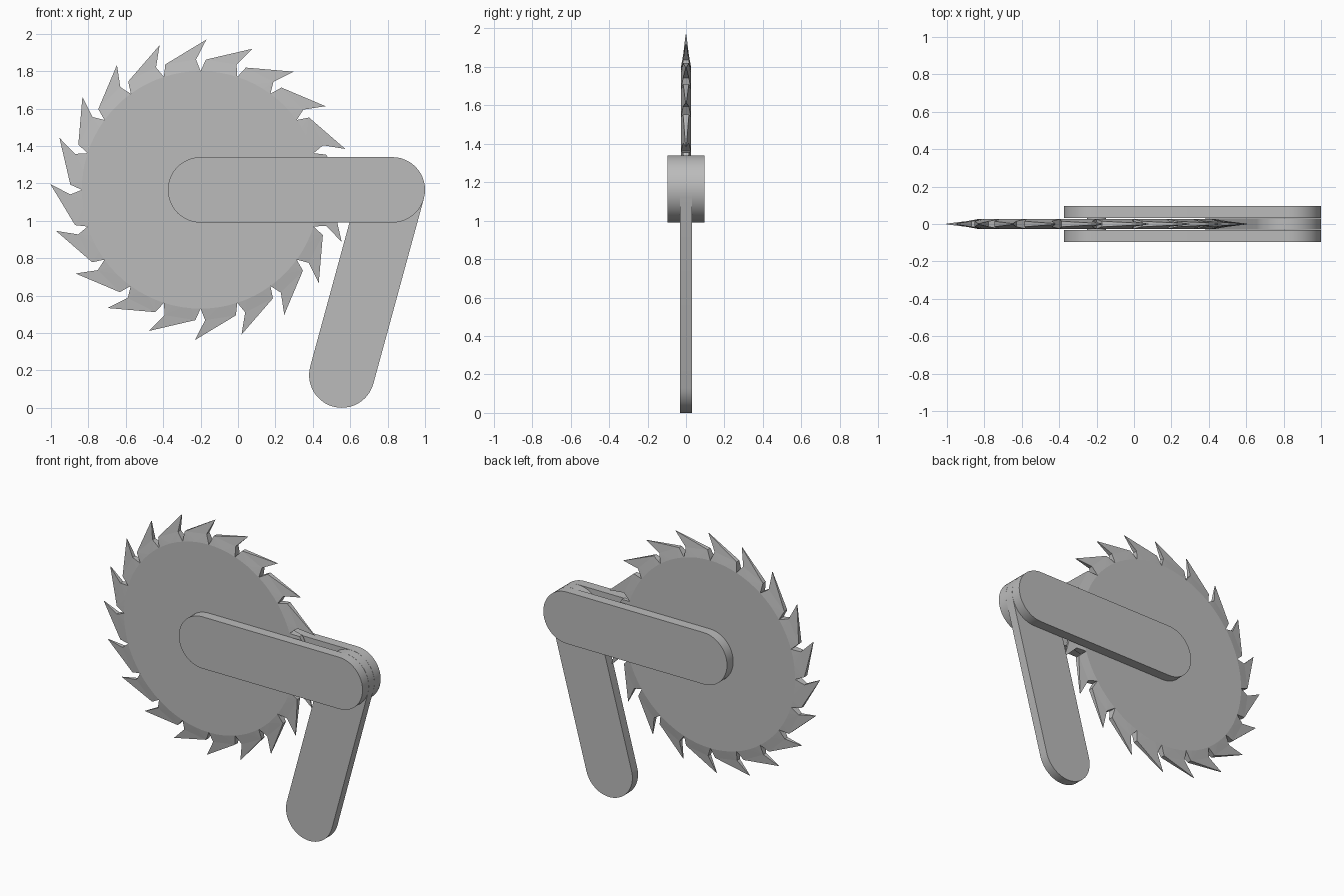
import bpy
import bmesh
from math import sin, cos, pi, radians, atan2, hypot

cube = bpy.data.objects.get("Cube")
if cube:
    bpy.data.objects.remove(cube, do_unlink=True)

steel = bpy.data.materials.new("grey steel")
steel.use_nodes = True
GREY = (0.5, 0.5, 0.5, 1)
steel.diffuse_color = GREY
steel.node_tree.nodes["Principled BSDF"].inputs["Base Color"].default_value = GREY

HUB = (-0.2, 1.165)
ELBOW = (0.825, 1.165)
FOOT = (0.555, 0.175)
ARM_R = 0.175


def finish(bm, name):
    bmesh.ops.recalc_face_normals(bm, faces=bm.faces)
    mesh = bpy.data.meshes.new(name)
    bm.to_mesh(mesh)
    bm.free()
    mesh.materials.append(steel)
    obj = bpy.data.objects.new(name, mesh)
    bpy.context.collection.objects.link(obj)
    return obj


def smooth(obj, angle):
    bpy.ops.object.select_all(action='DESELECT')
    obj.select_set(True)
    bpy.context.view_layer.objects.active = obj
    bpy.ops.object.shade_smooth_by_angle(angle=radians(angle))


def rounded_bar(name, a, b, y0, y1, r=ARM_R, steps=24):
    """Round-ended bar between two points of the xz plane."""
    heading = atan2(b[1] - a[1], b[0] - a[0])
    outline = []
    for end, start in ((b, heading - pi / 2), (a, heading + pi / 2)):
        for i in range(steps + 1):
            t = start + pi * i / steps
            outline.append((end[0] + r * cos(t), end[1] + r * sin(t)))
    bm = bmesh.new()
    face = bm.faces.new([bm.verts.new((x, y0, z)) for x, z in outline])
    ext = bmesh.ops.extrude_face_region(bm, geom=[face])
    for v in ext["geom"]:
        if isinstance(v, bmesh.types.BMVert):
            v.co.y = y1
    smooth(finish(bm, name), 30)


# Saw blade: flat disc whose hooked teeth thin out towards the tips
TEETH, ARC = 20, 4
DISC_R, NECK_R, TIP_R = 0.635, 0.697, 0.804
DISC_H, NECK_H, TIP_H = 0.026, 0.015, 0.002
pitch = 2 * pi / TEETH
bm = bmesh.new()


def pair(radius, angle, half):
    """Matching points on the front and back of the blade."""
    x, z = HUB[0] + radius * cos(angle), HUB[1] + radius * sin(angle)
    return [bm.verts.new((x, y, z)) for y in (-half, half)]


rim = [pair(DISC_R, pi / 2 + pitch * i / ARC, DISC_H) for i in range(TEETH * ARC)]
for side in (0, 1):
    bm.faces.new([p[side] for p in rim])
for k in range(TEETH):
    base = [rim[(k * ARC + i) % len(rim)] for i in range(ARC + 1)]
    low = pi / 2 + pitch * k
    tip = pair(TIP_R, low - radians(2.2), TIP_H)
    shoulder = pair(NECK_R, low + radians(2), NECK_H)
    heel = pair(NECK_R, low + pitch - radians(2.3), NECK_H)
    for side in (0, 1):
        bm.faces.new([p[side] for p in (tip, shoulder, heel)])
        middle = ARC // 2
        for i in range(ARC):
            apex = shoulder if i < middle else heel
            bm.faces.new([p[side] for p in (base[i], base[i + 1], apex)])
        bm.faces.new([p[side] for p in (shoulder, base[middle], heel)])
    walls = [base[0], shoulder, tip, heel, base[-1]]
    for p, q in zip(walls, walls[1:]):
        bm.faces.new((p[0], q[0], q[1], p[1]))
finish(bm, "saw_blade")

# Forked upper arm: a plate on each side of the blade
for name, s in (("front_fork_plate", -1), ("back_fork_plate", 1)):
    rounded_bar(name, HUB, ELBOW, s * 0.031, s * 0.097)

# Lower arm held between the plates, and the pin carrying the blade
rounded_bar("lower_arm", FOOT, ELBOW, -0.03, 0.03)
bpy.ops.mesh.primitive_cylinder_add(vertices=32, radius=0.05, depth=0.1,
                                    location=(HUB[0], 0, HUB[1]),
                                    rotation=(pi / 2, 0, 0))
axle = bpy.context.object
axle.name = "blade_axle"
axle.data.materials.append(steel)
smooth(axle, 30)
